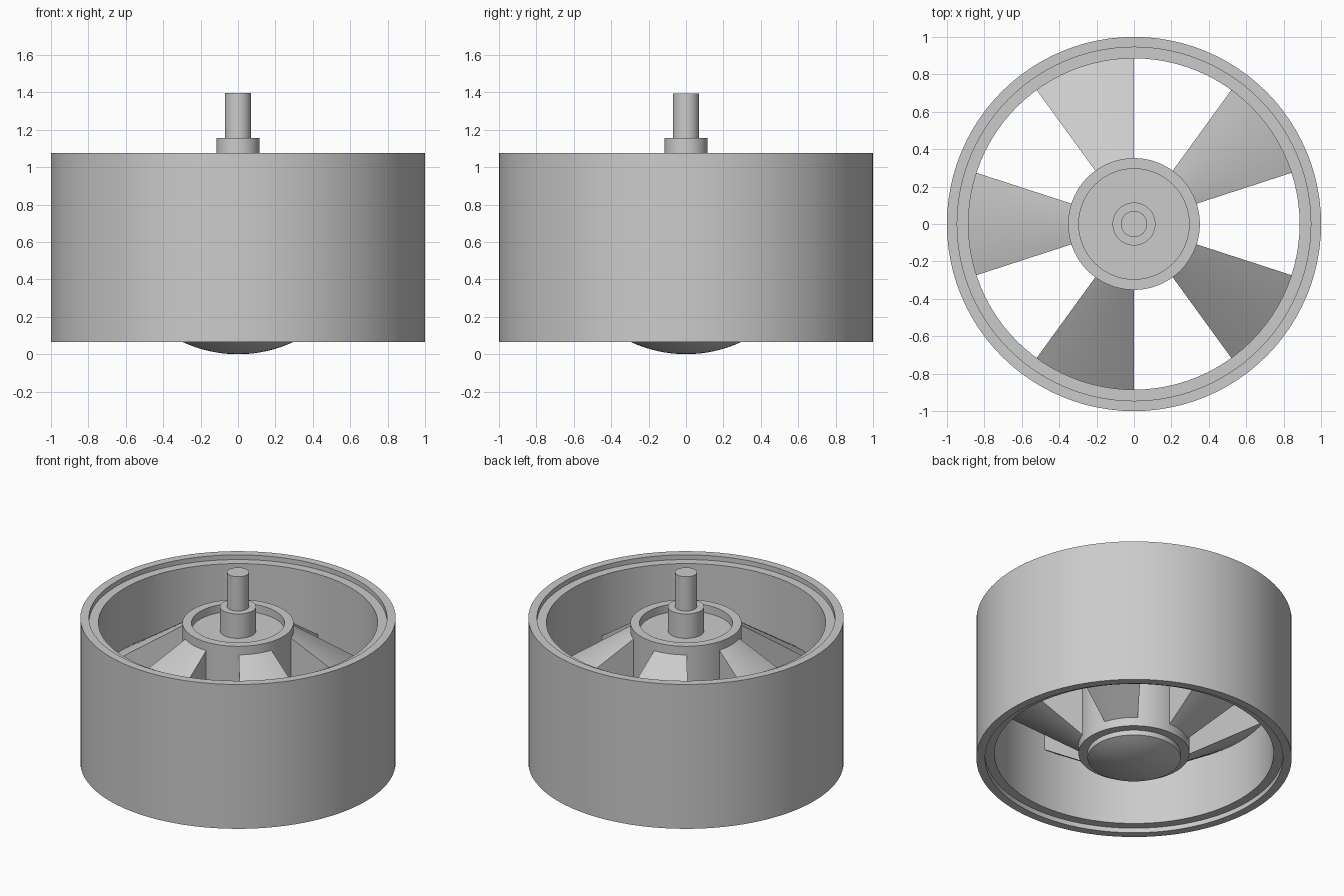
import bpy, bmesh, math

if "Cube" in bpy.data.objects:
    bpy.data.objects.remove(bpy.data.objects["Cube"])

grey = bpy.data.materials.new("plain_grey")
grey.diffuse_color = (0.6, 0.6, 0.6, 1)
grey.use_nodes = True
grey.node_tree.nodes["Principled BSDF"].inputs["Base Color"].default_value = grey.diffuse_color


def lathe(name, profile, start=0.0, sweep=360.0, steps=96, closed=True):
    """Turn an (r, z) profile round the z axis; part sweeps get end caps."""
    bm = bmesh.new()
    full = sweep >= 360
    rows = []
    for i in range(steps if full else steps + 1):
        a = math.radians(start + sweep * i / steps)
        rows.append([bm.verts.new((r * math.cos(a), r * math.sin(a), z)) for r, z in profile])
    n = len(profile)
    for i in range(steps):
        p, q = rows[i], rows[(i + 1) % len(rows)]
        for j in range(n if closed else n - 1):
            k = (j + 1) % n
            bm.faces.new((p[j], q[j], q[k], p[k]))
    if not full:
        bm.faces.new(rows[0])
        bm.faces.new(rows[-1][::-1])
    bmesh.ops.remove_doubles(bm, verts=bm.verts[:], dist=1e-5)
    bmesh.ops.recalc_face_normals(bm, faces=bm.faces[:])
    mesh = bpy.data.meshes.new(name)
    bm.to_mesh(mesh)
    bm.free()
    mesh.materials.append(grey)
    obj = bpy.data.objects.new(name, mesh)
    bpy.context.collection.objects.link(obj)
    bpy.ops.object.select_all(action='DESELECT')
    obj.select_set(True)
    bpy.context.view_layer.objects.active = obj
    bpy.ops.object.shade_smooth_by_angle(angle=math.radians(25))
    return obj


# outer ring with a stepped lip at both ends
LOW, HIGH, LIP = 0.065, 1.075, 0.033
lathe("outer_ring", [(1.0, LOW), (1.0, HIGH), (0.945, HIGH), (0.945, HIGH - LIP),
                     (0.885, HIGH - LIP), (0.885, LOW + LIP), (0.945, LOW + LIP), (0.945, LOW)])

# hub: domed underside, recessed top
sag, rad = 0.065, 0.295
R = (rad ** 2 + sag ** 2) / (2 * sag)
half = math.asin(rad / R)
dome = [(R * math.sin(half * i / 8), R - R * math.cos(half * i / 8)) for i in range(9)]
lathe("hub", dome + [(rad, 0.10), (0.352, 0.10), (0.352, 1.04), (0.295, 1.04),
                     (0.295, 0.985), (0, 0.985)], closed=False)

# axle: wide collar, thin shaft
lathe("axle", [(0, 0.97), (0.115, 0.97), (0.115, 1.155), (0.07, 1.155),
               (0.07, 1.395), (0, 1.395)], steps=48, closed=False)

# five wedge spokes, deep at the hub and thin at the ring
MID = 0.57


def spoke_half(r):
    return 0.05 + 0.36 * (0.885 - r) / (0.885 - 0.352)


r0, r1 = 0.34, 0.892
for i in range(5):
    lathe(f"spoke_{i + 1}", [(r0, MID - spoke_half(r0)), (r1, MID - spoke_half(r1)),
                             (r1, MID + spoke_half(r1)), (r0, MID + spoke_half(r0))],
          start=18 + 72 * i, sweep=36, steps=10)
